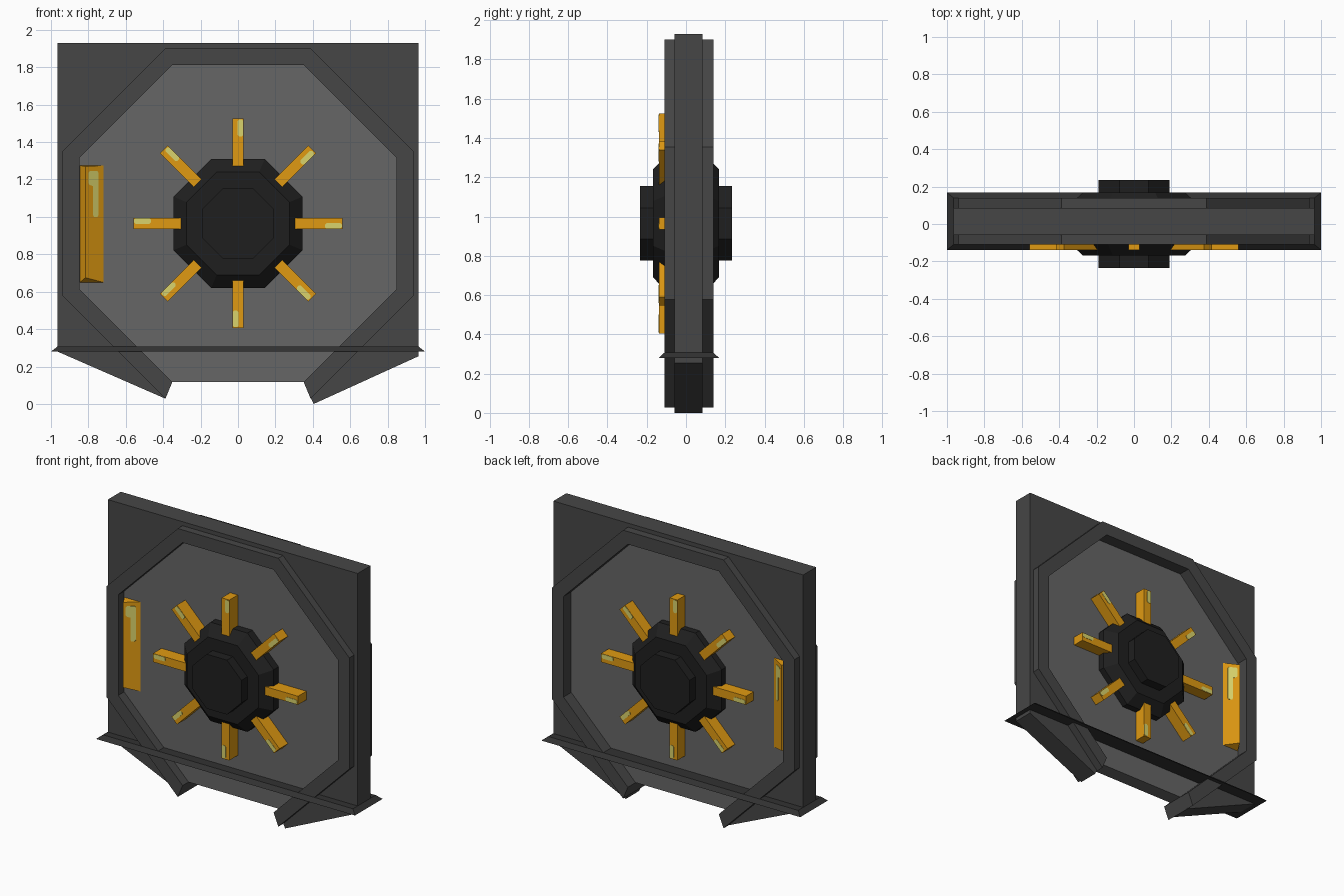
import bpy, bmesh, math
from mathutils import Matrix, Vector

cube = bpy.data.objects.get("Cube")
if cube:
    bpy.data.objects.remove(cube, do_unlink=True)

CZ = 0.965          # height of the door centre
FRONT, BACK = -0.045, 0.055   # door faces


def material(name, r, g, b):
    lin = [((c / 255 + 0.055) / 1.055) ** 2.4 for c in (r, g, b)] + [1]
    m = bpy.data.materials.new(name)
    m.use_nodes = True
    m.diffuse_color = lin
    m.node_tree.nodes["Principled BSDF"].inputs["Base Color"].default_value = lin
    return m


FRAME = material("dark grey", 70, 70, 70)
SILL = material("charcoal", 50, 50, 50)
DOOR = material("mid grey", 102, 102, 102)
BLACK = material("near black", 31, 31, 31)
ORANGE = material("orange yellow", 224, 154, 18)
PALE = material("pale yellow", 218, 212, 108)


def finish(bm, name, mat):
    bmesh.ops.recalc_face_normals(bm, faces=bm.faces)
    mesh = bpy.data.meshes.new(name)
    bm.to_mesh(mesh)
    bm.free()
    mesh.materials.append(mat)
    ob = bpy.data.objects.new(name, mesh)
    bpy.context.collection.objects.link(ob)
    return ob


def loft(name, rings, mat, matrix=Matrix()):
    """Skin matching point rings and cap both ends."""
    bm = bmesh.new()
    rows = [[bm.verts.new(matrix @ Vector(p)) for p in ring] for ring in rings]
    for a, b in zip(rows, rows[1:]):
        for i in range(len(a)):
            j = (i + 1) % len(a)
            bm.faces.new((a[i], a[j], b[j], b[i]))
    bm.faces.new(rows[0])
    bm.faces.new(rows[-1])
    return finish(bm, name, mat)


def prism(name, outline, y0, y1, mat, matrix=Matrix()):
    return loft(name, [[(x, y, z) for x, z in outline] for y in (y0, y1)], mat, matrix)


def octagon(apothem):
    """Flat-sided octagon, starting at the bottom right corner, anticlockwise."""
    r = apothem / math.cos(math.pi / 8)
    return [(r * math.cos(a), CZ + r * math.sin(a))
            for a in (math.radians(-67.5 + 45 * i) for i in range(8))]


# Door slab
prism("door_panel", octagon(0.848), FRONT, BACK, DOOR)

# Octagonal rim, open along the bottom
prism("door_rim", octagon(0.937) + octagon(0.848)[::-1], -0.11, 0.14, FRAME)

# Square surround with its two splayed feet
outer = [(0.405, 0), (0.965, 0.255), (0.965, 1.93),
         (-0.965, 1.93), (-0.965, 0.28), (-0.388, 0.028)]
prism("square_surround", outer + octagon(0.89)[::-1], -0.058, 0.085, FRAME)


# Sill with sloping edges
def rect(x, y0, y1, z):
    return [(-x, y0, z), (x, y0, z), (x, y1, z), (-x, y1, z)]


loft("sill", [rect(1.0, -0.138, 0.168, 0.28), rect(0.965, -0.11, 0.14, 0.307)], SILL)

# Stepped octagonal hub, through both sides
steps = [(0.19, 0.234), (0.19, 0.168), (0.275, 0.168), (0.345, 0.1)]
section = [(a, -d) for a, d in steps] + [(a, d) for a, d in reversed(steps)]
loft("hub", [[(x, y, z) for x, z in octagon(a)] for a, y in section], BLACK)


def chamfered(x0, x1, z0, z1, c):
    return [(x0 + c, z0), (x1 - c, z0), (x1, z0 + c), (x1, z1 - c),
            (x1 - c, z1), (x0 + c, z1), (x0, z1 - c), (x0, z0 + c)]


# Spokes and their glints, eight on each side
bar = [(-0.03, 0.25), (0.03, 0.25), (0.03, 0.56), (-0.03, 0.56)]
glint = chamfered(-0.002, 0.028, 0.465, 0.555, 0.008)
for side, turn in (("front", 0), ("back", math.pi)):
    for k in range(8):
        place = (Matrix.Translation((0, 0, CZ)) @ Matrix.Rotation(turn, 4, 'Z')
                 @ Matrix.Rotation(k * math.pi / 4, 4, 'Y'))
        prism(f"{side}_spoke_{k + 1}", bar, -0.138, FRONT, ORANGE, place)
        prism(f"{side}_spoke_glint_{k + 1}", glint, -0.14, -0.137, PALE, place)

# Wedge handles with a glint on the sloping face
PEAK_X, END_X, RISE = -0.815, -0.72, 0.058
streak = [(-0.77, 1.0), (-0.752, 1.0), (-0.745, 1.01), (-0.745, 1.235),
          (-0.752, 1.245), (-0.792, 1.245), (-0.8, 1.235), (-0.8, 1.18),
          (-0.792, 1.17), (-0.775, 1.165), (-0.775, 1.01)]
for side, face, s in (("front", FRONT, -1), ("back", BACK, 1)):
    loft(f"{side}_handle",
         [[(-0.846, face, z0), (PEAK_X, face + s * RISE, z1), (END_X, face, z0)]
          for z0, z1 in ((0.65, 0.675), (1.275, 1.27))], ORANGE)

    def slope(x, lift):
        return face + s * (RISE * (END_X - x) / (END_X - PEAK_X) + lift)

    loft(f"{side}_handle_glint",
         [[(x, slope(x, lift), z) for x, z in streak] for lift in (-0.001, 0.003)], PALE)
